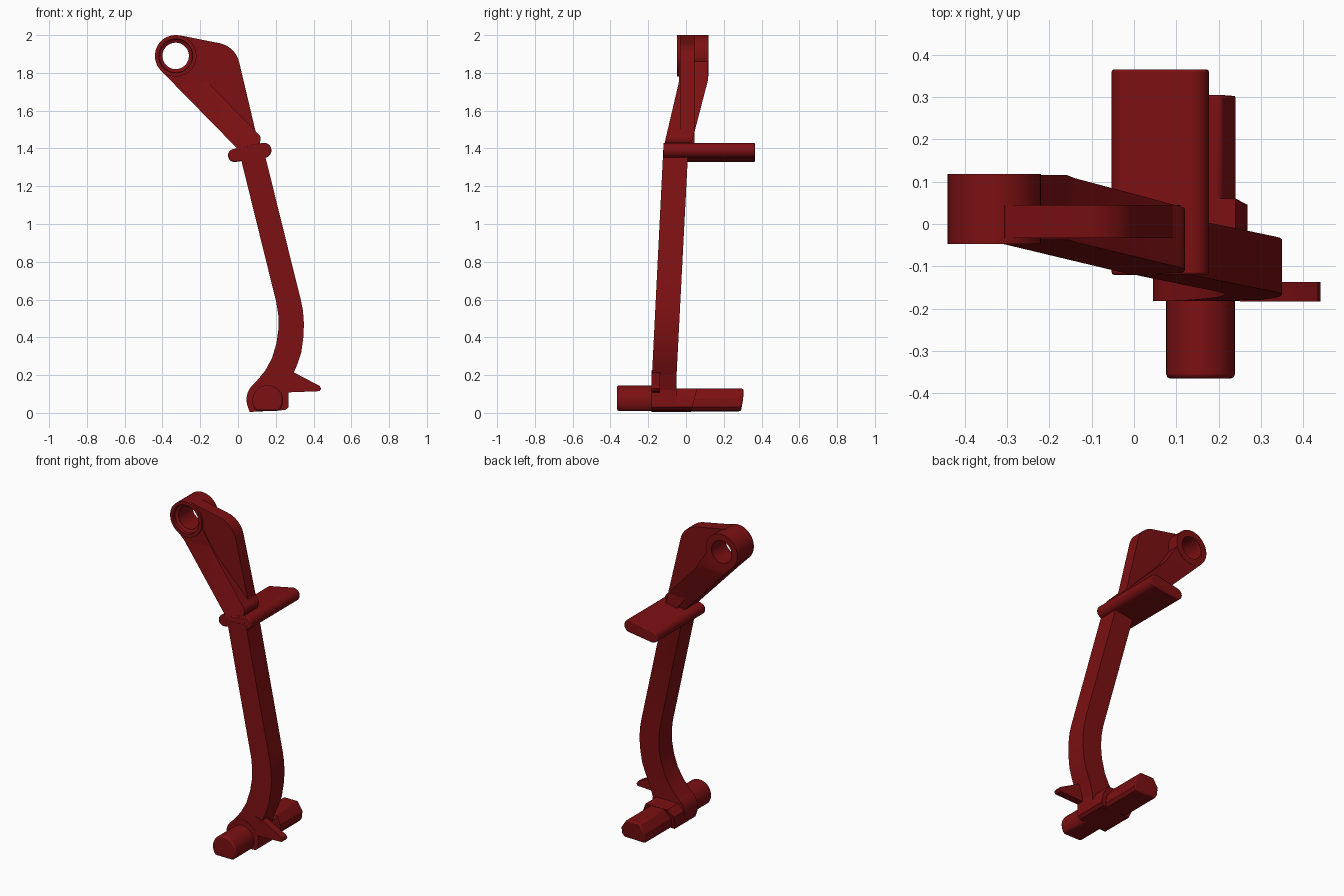
import bpy, bmesh, math
from mathutils import Vector

if "Cube" in bpy.data.objects:
    bpy.data.objects.remove(bpy.data.objects["Cube"])

red = bpy.data.materials.new("dark red paint")
red.diffuse_color = (0.20, 0.005, 0.006, 1)
red.use_nodes = True
red.node_tree.nodes["Principled BSDF"].inputs["Base Color"].default_value = red.diffuse_color


def arc(cx, cz, r, a0, a1, n=12):
    """Points on an arc in the x-z plane, angles in degrees."""
    return [(cx + r * math.cos(math.radians(a0 + (a1 - a0) * i / n)),
             cz + r * math.sin(math.radians(a0 + (a1 - a0) * i / n))) for i in range(n + 1)]


def lerp_table(table, z):
    """Piecewise linear lookup of y by height; table runs from low to high z."""
    if z <= table[0][0]:
        return table[0][1]
    for (z0, y0), (z1, y1) in zip(table, table[1:]):
        if z <= z1:
            return y0 + (y1 - y0) * (z - z0) / (z1 - z0)
    return table[-1][1]


def finish(bm, name, bevel=0):
    bmesh.ops.recalc_face_normals(bm, faces=bm.faces)
    me = bpy.data.meshes.new(name)
    bm.to_mesh(me)
    bm.free()
    me.materials.append(red)
    ob = bpy.data.objects.new(name, me)
    bpy.context.collection.objects.link(ob)
    bpy.ops.object.select_all(action='DESELECT')
    ob.select_set(True)
    bpy.context.view_layer.objects.active = ob
    bpy.ops.object.shade_smooth_by_angle(angle=math.radians(30))
    if bevel:
        m = ob.modifiers.new("soft edge", 'BEVEL')
        m.width, m.segments, m.limit_method = bevel, 2, 'ANGLE'
        m.angle_limit = math.radians(50)
    return ob


def prism(name, outline, front, back, cuts=(), bevel=0):
    """Extrude an x-z outline along y; front/back are numbers or height tables."""
    bm = bmesh.new()
    rings = [[bm.verts.new((x, y, z)) for x, z in outline] for y in (0, 1)]
    bm.faces.new(rings[0])
    bm.faces.new(rings[1][::-1])
    n = len(outline)
    for i in range(n):
        j = (i + 1) % n
        bm.faces.new((rings[0][i], rings[1][i], rings[1][j], rings[0][j]))
    for z in cuts:
        bmesh.ops.bisect_plane(bm, geom=bm.verts[:] + bm.edges[:] + bm.faces[:],
                               plane_co=Vector((0, 0, z)), plane_no=Vector((0, 0, 1)))
    for v in bm.verts:
        side = front if v.co.y < 0.5 else back
        v.co.y = lerp_table(side, v.co.z) if isinstance(side, list) else side
    return finish(bm, name, bevel)


# pivot ring with a stepped bore
bm = bmesh.new()
profile = [(0.11, -0.047), (0.09, -0.047), (0.088, -0.03), (0.07, -0.02),
           (0.07, 0.118), (0.11, 0.118)]
N = 48
loops = [[bm.verts.new((-0.33 + r * math.cos(math.tau * k / N), y,
                        1.89 + r * math.sin(math.tau * k / N))) for r, y in profile]
         for k in range(N)]
for k in range(N):
    a, b = loops[k], loops[(k + 1) % N]
    for i in range(len(profile)):
        j = (i + 1) % len(profile)
        bm.faces.new((a[i], a[j], b[j], b[i]))
finish(bm, "pivot_ring")

# sideways offset of the lever by height
front = [(0.0, -0.18), (0.2, -0.18), (1.40, -0.12), (1.75, -0.038)]
back = [(0.0, -0.05), (0.2, -0.05), (1.36, 0.01), (1.43, 0.03), (1.76, 0.116)]

# slanted bar from the ring to the step
bar = arc(-0.33, 1.89, 0.1, 225, 345, 14)
bar += [(-0.225, 1.86), (-0.14, 1.73)] + arc(0.085, 1.45, 0.035, 45, -30, 6)
bar += [(0.13, 1.38), (0.02, 1.375), (-0.408, 1.812)]
prism("upper_bar", bar, front, back, cuts=(1.40, 1.43, 1.75, 1.76))

# flat web with rounded shoulder
web = arc(-0.33, 1.89, 0.1, 300, 440, 16) + [(-0.305, 1.998)]
web += arc(-0.125, 1.825, 0.135, 78, 14, 10) + [(0.112, 1.41), (0.04, 1.40)]
prism("upper_web", web, -0.033, 0.045)

# step bar, a tilted rounded slab
step = arc(-0.018, 1.363, 0.035, 100, 280, 14) + arc(0.137, 1.39, 0.04, -80, 100, 14)
prism("step_bar", step, -0.12, 0.365, bevel=0.006)

# long arm with a curved lower end
right = [(0.140, 1.375), (0.332, 0.60), (0.344, 0.54), (0.349, 0.47), (0.346, 0.40),
         (0.335, 0.32), (0.315, 0.26), (0.29, 0.20), (0.262, 0.11)]
left = [(0.06, 0.125), (0.10, 0.17), (0.145, 0.225), (0.180, 0.29), (0.204, 0.37),
        (0.215, 0.45), (0.213, 0.52), (0.204, 0.58), (0.008, 1.375)]
prism("lever_arm", right + left, front, back, cuts=(0.2, 1.36))

# foot hub with flat underside
hub = [(0.062, 0.005), (0.25, 0.015), (0.268, 0.03), (0.268, 0.12)]
hub += arc(0.155, 0.07, 0.11, 40, 205, 18)
prism("foot_hub", hub, -0.182, -0.05)
prism("hub_back", [(0.062, 0.005), (0.25, 0.015), (0.268, 0.03), (0.268, 0.075),
                   (0.24, 0.13), (0.09, 0.13), (0.05, 0.09), (0.05, 0.04)],
      -0.06, [(0.0, 0.025), (0.13, 0.06)])

# front peg, round with a flat underside
prism("front_peg", arc(0.157, 0.065, 0.081, -42, 222, 32), -0.365, -0.17, bevel=0.01)

# rear peg with a chamfered tip
rear = [(0.085, 0.008), (0.225, 0.012), (0.24, 0.03), (0.24, 0.075),
        (0.205, 0.128), (0.11, 0.128), (0.075, 0.075), (0.075, 0.03)]
prism("rear_peg", rear, 0.0, [(0.0, 0.285), (0.05, 0.305)], bevel=0.008)

# pointed spur on the side of the foot
spur = [(0.25, 0.225), (0.30, 0.212), (0.432, 0.143), (0.44, 0.128), (0.432, 0.115), (0.25, 0.108)]
prism("side_spur", spur, -0.183, -0.137)
